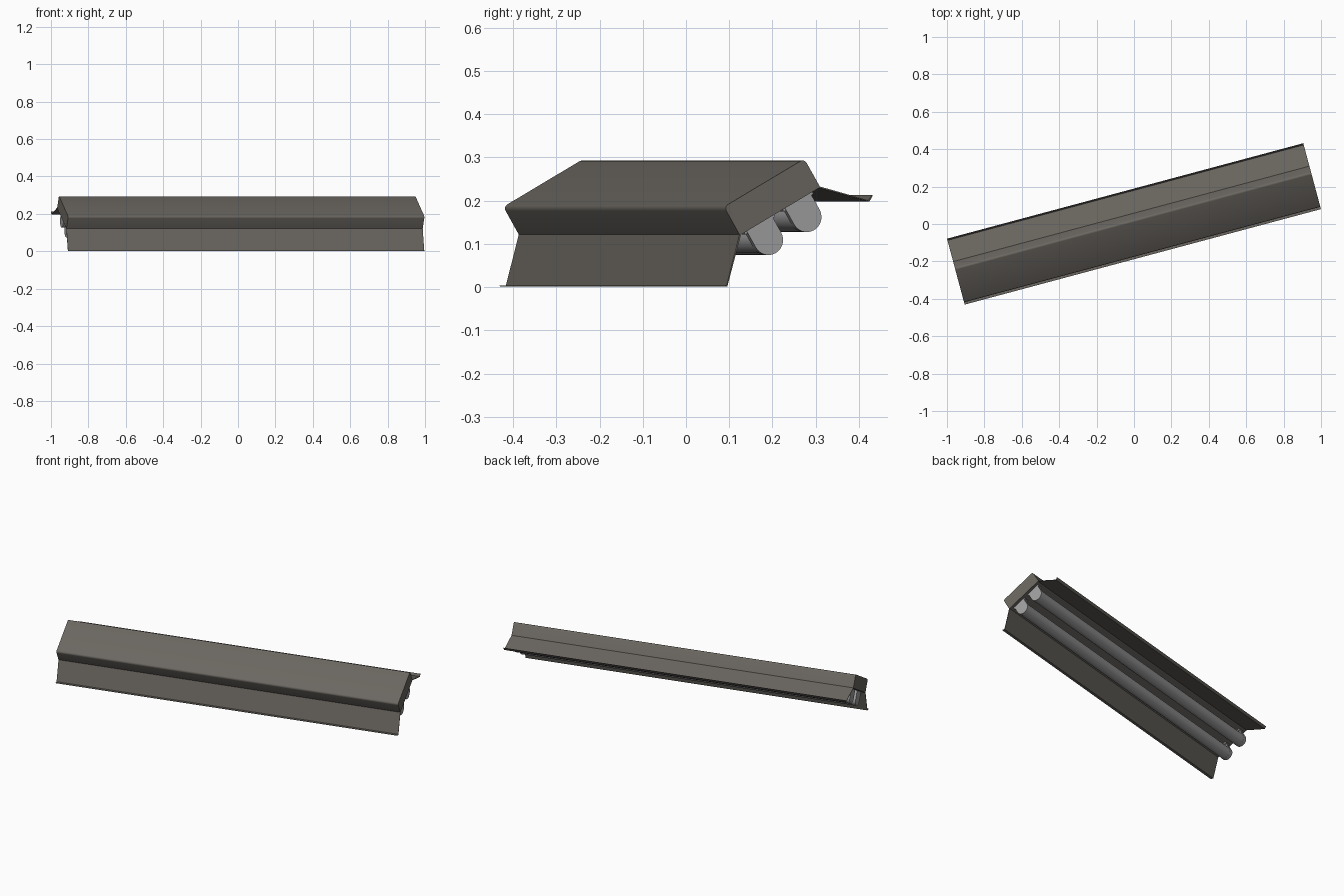
import bpy, bmesh, math
from mathutils import Matrix, Vector

if "Cube" in bpy.data.objects:
    bpy.data.objects.remove(bpy.data.objects["Cube"])

# Fixture frame: x along the lamp, y across the housing, z out of its back.
# It is tipped 30 degrees and turned 15 degrees.
FRAME = (Matrix.Rotation(math.radians(15), 4, 'Z')
         @ Matrix.Translation((0, -0.039, 0.1755))
         @ Matrix.Rotation(math.radians(30), 4, 'X'))
HALF = 0.986


def material(name, rgb):
    m = bpy.data.materials.new(name)
    m.diffuse_color = (*rgb, 1)
    m.use_nodes = True
    m.node_tree.nodes["Principled BSDF"].inputs["Base Color"].default_value = m.diffuse_color
    return m


BROWN = material("brown_grey_metal", (0.145, 0.133, 0.117))
GREY = material("lamp_grey", (0.35, 0.35, 0.35))


def prism(name, profile, x0, x1, mat):
    """Extrude a cross-section (across, out) along the lamp."""
    bm = bmesh.new()
    a = [bm.verts.new(FRAME @ Vector((x0, y, z))) for y, z in profile]
    b = [bm.verts.new(FRAME @ Vector((x1, y, z))) for y, z in profile]
    n = len(profile)
    bm.faces.new(a)
    bm.faces.new(b)
    for i in range(n):
        j = (i + 1) % n
        bm.faces.new((a[i], a[j], b[j], b[i]))
    bmesh.ops.recalc_face_normals(bm, faces=bm.faces)
    me = bpy.data.meshes.new(name)
    bm.to_mesh(me)
    bm.free()
    me.materials.append(mat)
    ob = bpy.data.objects.new(name, me)
    bpy.context.collection.objects.link(ob)
    bpy.context.view_layer.objects.active = ob
    ob.select_set(True)
    bpy.ops.object.shade_smooth_by_angle(angle=math.radians(35))
    ob.select_set(False)
    return ob


def arc(cy, cz, r, a0, a1, steps):
    return [(cy + r * math.cos(math.radians(a0 + (a1 - a0) * i / steps)),
             cz + r * math.sin(math.radians(a0 + (a1 - a0) * i / steps)))
            for i in range(steps + 1)]


# Housing box with rounded back corners
W, H, R = 0.111, 0.076, 0.011
box = ([(-W, 0), (W, 0)] + arc(W - R, H - R, R, 0, 90, 4)
       + arc(R - W, H - R, R, 90, 180, 4))
prism("housing", box, -HALF, HALF, BROWN)

# Bent sheet reflector wings with a small outer lip
wing = [(0.111, 0.002), (0.1965, -0.0845), (0.2095, -0.077),
        (0.2105, -0.0795), (0.1965, -0.0878), (0.108, 0.0)]
for s, side in ((-1, "front"), (1, "back")):
    prism(side + "_reflector_wing", [(s * y, z) for y, z in wing],
          -HALF, HALF, BROWN)

# Two lamp tubes, each with a U-shaped holder at both ends
TR, TZ = 0.035, -0.046
for s, side in ((-1, "front"), (1, "back")):
    cy = s * 0.053
    prism(side + "_lamp_tube", arc(cy, TZ, TR - 0.0005, 0, 345, 23),
          -0.95, 0.95, GREY)
    holder = [(cy + TR, 0.001)] + arc(cy, TZ, TR, 0, -180, 14) + [(cy - TR, 0.001)]
    foot = [(cy - 0.041, 0.001), (cy + 0.041, 0.001),
            (cy + 0.041, -0.008), (cy - 0.041, -0.008)]
    for e, end in ((-1, "left"), (1, "right")):
        prism(f"{side}_{end}_lamp_holder", holder, e * 0.945, e * 0.968, GREY)
        prism(f"{side}_{end}_holder_foot", foot, e * 0.935, e * 0.966, GREY)
